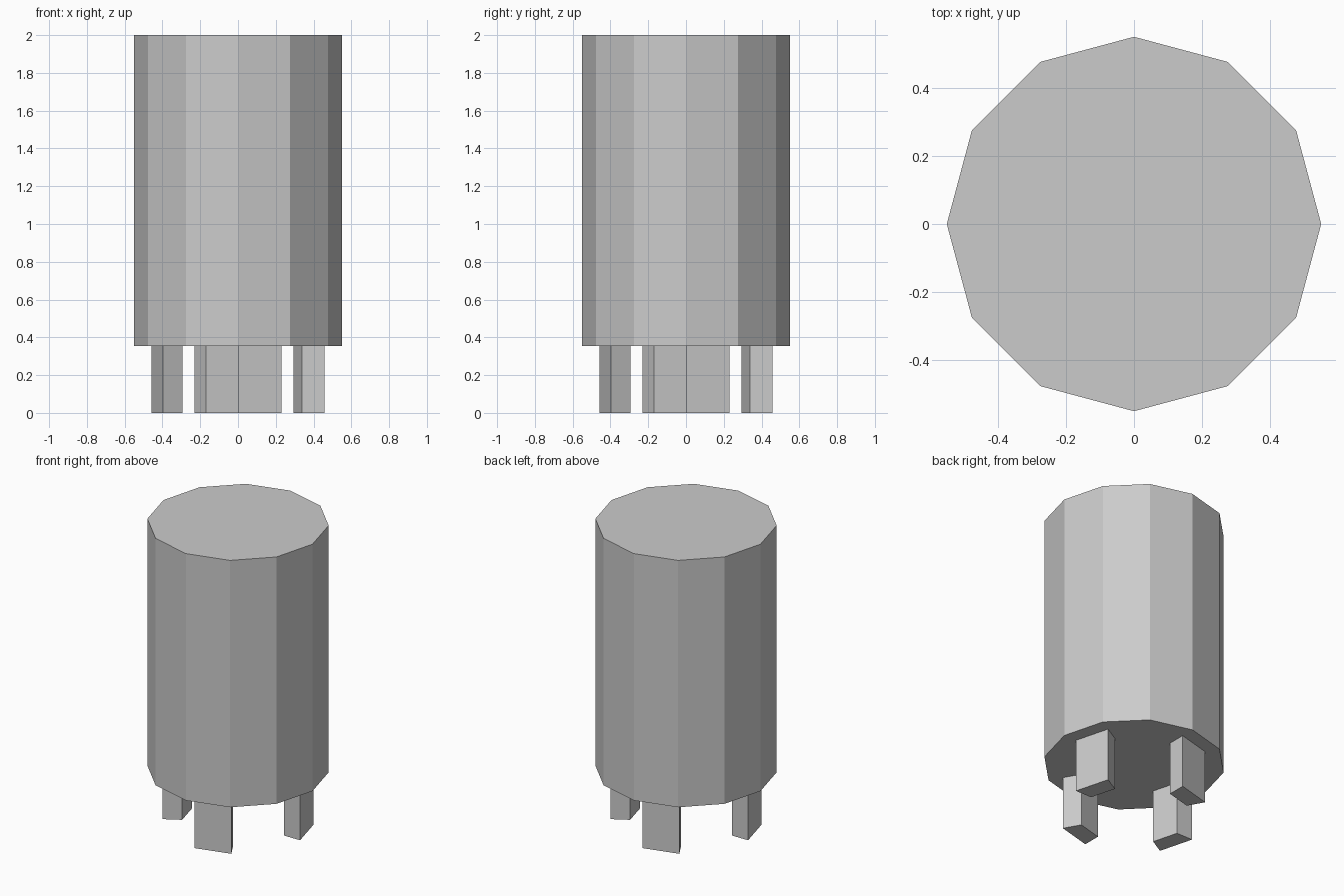
import bpy
import bmesh
from math import cos, sin, radians

cube = bpy.data.objects.get("Cube")
if cube:
    bpy.data.objects.remove(cube, do_unlink=True)

SIDES = 12
STEP = 360 / SIDES
BODY_RADIUS, LEG_OUTER, LEG_INNER = 0.55, 0.458, 0.339
FLOOR, TOP = 0.353, 2.0

grey = bpy.data.materials.new("plain_grey")
grey.use_nodes = True
colour = (0.6, 0.6, 0.6, 1)
grey.diffuse_color = colour
grey.node_tree.nodes["Principled BSDF"].inputs["Base Color"].default_value = colour


def polar(radius, degrees):
    a = radians(degrees)
    return radius * cos(a), radius * sin(a)


def prism(name, outline, bottom, top):
    """Extrude a flat outline straight up into a closed solid."""
    bm = bmesh.new()
    base = bm.faces.new([bm.verts.new((x, y, bottom)) for x, y in outline])
    extruded = bmesh.ops.extrude_face_region(bm, geom=[base], use_keep_orig=True)
    verts = [v for v in extruded["geom"] if isinstance(v, bmesh.types.BMVert)]
    bmesh.ops.translate(bm, verts=verts, vec=(0, 0, top - bottom))
    bmesh.ops.recalc_face_normals(bm, faces=bm.faces)
    mesh = bpy.data.meshes.new(name)
    bm.to_mesh(mesh)
    bm.free()
    mesh.materials.append(grey)
    obj = bpy.data.objects.new(name, mesh)
    bpy.context.collection.objects.link(obj)
    return obj


# Twelve-sided body
prism("body", [polar(BODY_RADIUS, i * STEP) for i in range(SIDES)], FLOOR, TOP)

# Four legs, each one ring segment wide
for name, start in (("left_leg", 0), ("back_leg", 90), ("right_leg", 180), ("front_leg", 270)):
    end = start + STEP
    prism(name, [polar(LEG_INNER, start), polar(LEG_OUTER, start),
                 polar(LEG_OUTER, end), polar(LEG_INNER, end)], 0, FLOOR)
